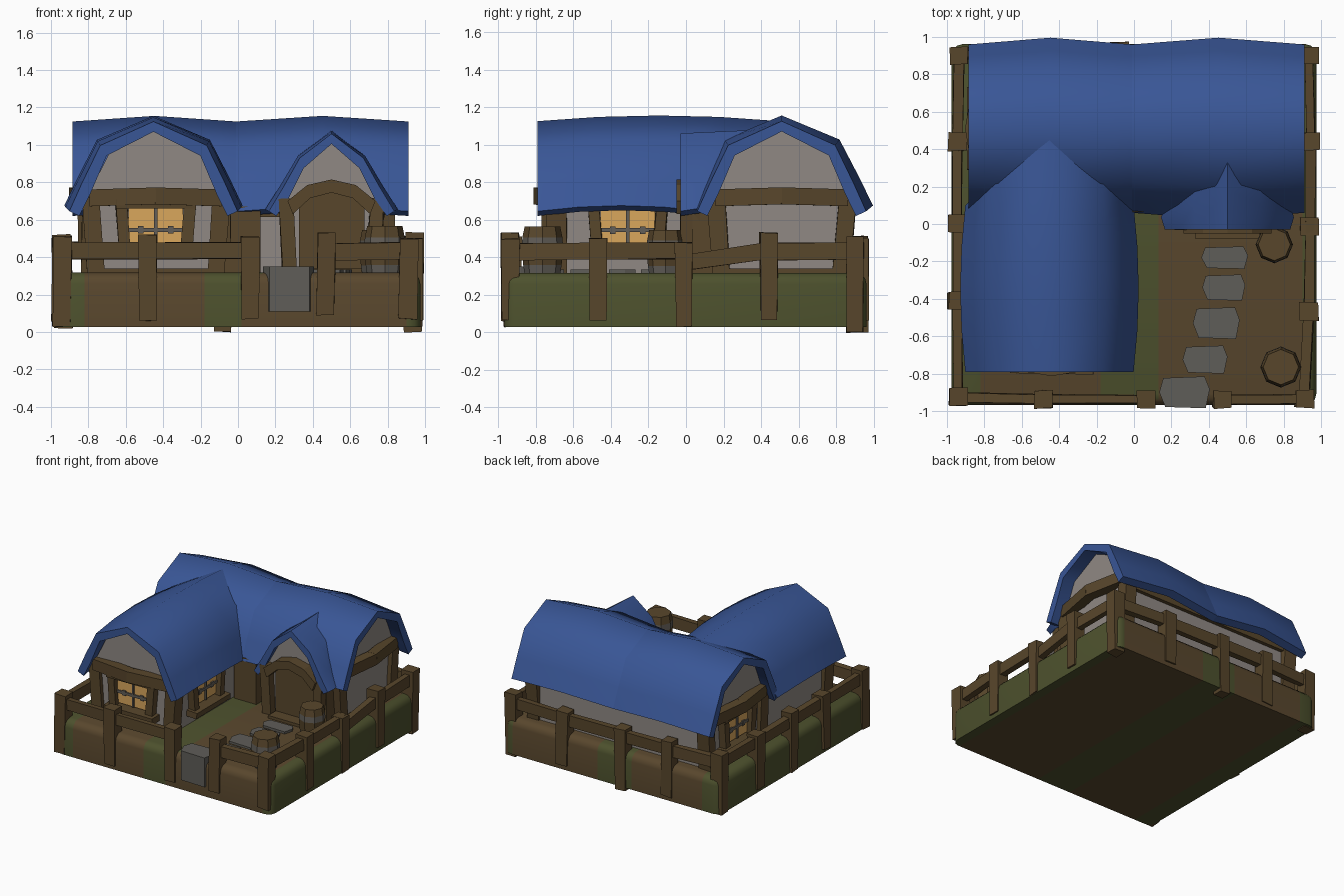
import bpy, bmesh, math, random
from mathutils import Matrix, Vector

if "Cube" in bpy.data.objects:
    bpy.data.objects.remove(bpy.data.objects["Cube"])
random.seed(4)


def material(name, r, g, b):
    lin = [((c / 255 + 0.055) / 1.055) ** 2.4 for c in (r, g, b)]
    m = bpy.data.materials.new(name)
    m.diffuse_color = (*lin, 1)
    m.use_nodes = True
    m.node_tree.nodes["Principled BSDF"].inputs["Base Color"].default_value = m.diffuse_color
    return m


BLUE = material("blue roof", 57, 86, 150)
WALL = material("plaster", 144, 137, 132)
WOOD = material("wood", 88, 70, 43)
GRASS = material("grass", 77, 81, 45)
SOIL = material("soil", 89, 71, 45)
STONE = material("stone", 95, 93, 88)
GLASS = material("lit window", 218, 167, 92)
IRON = material("iron", 98, 94, 88)


def finish(name, bm, mats, smooth=None):
    bmesh.ops.recalc_face_normals(bm, faces=bm.faces)
    me = bpy.data.meshes.new(name)
    bm.to_mesh(me)
    bm.free()
    for m in mats:
        me.materials.append(m)
    if smooth:
        me.shade_smooth()
        me.set_sharp_from_angle(angle=math.radians(smooth))
    ob = bpy.data.objects.new(name, me)
    bpy.context.collection.objects.link(ob)
    return ob


def box(name, mat, c, size, M=Matrix(), rot=(0, 0, 0), jitter=0.0, foot=1.0):
    """Box, optionally narrowed at the foot and hand-cut with jitter."""
    bm = bmesh.new()
    bmesh.ops.create_cube(bm, size=1)
    R = Matrix.Rotation(rot[2], 4, 'Z') @ Matrix.Rotation(rot[1], 4, 'Y') @ Matrix.Rotation(rot[0], 4, 'X')
    for v in bm.verts:
        k = foot if v.co.z < 0 else 1
        p = Vector((v.co.x * size[0] * k, v.co.y * size[1] * k, v.co.z * size[2]))
        p += Vector([random.uniform(-jitter, jitter) for _ in range(3)])
        v.co = M @ (Vector(c) + R @ p)
    return finish(name, bm, [mat])


def prism(name, mat, pts, M, front, back):
    """Outline in local x, z extruded between two local y values."""
    bm = bmesh.new()
    a, b = [[bm.verts.new(M @ Vector((x, y, z))) for x, z in pts] for y in (front, back)]
    bm.faces.new(a)
    bm.faces.new(b)
    for i in range(len(pts)):
        j = (i + 1) % len(pts)
        bm.faces.new((a[i], a[j], b[j], b[i]))
    return finish(name, bm, [mat])


def mirrored(half):
    return [(-x, z) for x, z in reversed(half) if x > 0] + list(half)


def facing(x, y, deg):
    """Local frame on a wall: local -y points outward."""
    return Matrix.Translation((x, y, 0)) @ Matrix.Rotation(math.radians(deg), 4, 'Z')


# ground block, striped grass and soil along x
bm = bmesh.new()
bmesh.ops.create_cube(bm, size=1)
for v in bm.verts:
    v.co = Vector((v.co.x * 1.95, v.co.y * 1.93 - 0.003, v.co.z * 0.29 + 0.172))
bmesh.ops.bevel(bm, geom=[e for e in bm.edges if (e.verts[0].co + e.verts[1].co).z / 2 > 0.1],
                offset=0.06, segments=3, affect='EDGES', profile=0.5)
for x in (-0.82, -0.18, 0.02, 0.13, 0.9):
    bmesh.ops.bisect_plane(bm, geom=bm.verts[:] + bm.edges[:] + bm.faces[:],
                           plane_co=(x, 0, 0), plane_no=(1, 0, 0))
bm.normal_update()
for f in bm.faces:
    x = f.calc_center_median().x
    start = 0.02 if f.normal.y < -0.5 else 0.13
    f.material_index = 1 if (-0.82 < x < -0.18 or start < x < 0.9) else 0
finish("ground_block", bm, [GRASS, SOIL], 40)

# roofs: bulging shells with a bent gambrel profile
GAMBREL = [(0, 1.125), (0.285, 0.997), (0.385, 0.79), (0.45, 0.645)]
PORCH = [(0, 1.06), (0.17, 0.93), (0.26, 0.77), (0.335, 0.645)]


def main_y(z):
    """Depth at which the main roof's front slope reaches height z."""
    for (o0, z0), (o1, z1) in zip(GAMBREL, GAMBREL[1:]):
        if z0 >= z >= z1:
            return min(0.55 - (o0 + (o1 - o0) * (z0 - z) / (z0 - z1)), 0.5)
    return 0.5 if z > 1 else 0.11


def roof(name, half, place, n):
    outer = mirrored(half)
    inner = mirrored([(o * 0.88, z - (0.055 if z > 0.7 else 0.025)) for o, z in half])
    ring = outer + inner[::-1]
    bm = bmesh.new()
    rings = [[bm.verts.new(place(i / n, o, z)) for o, z in ring] for i in range(n + 1)]
    m = len(ring)
    for a, b in zip(rings, rings[1:]):
        for i in range(m):
            bm.faces.new((a[i], a[(i + 1) % m], b[(i + 1) % m], b[i]))
    for r in (rings[0], rings[-1]):
        for i in range(m // 2 - 1):
            bm.faces.new((r[i], r[i + 1], r[m - 2 - i], r[m - 1 - i]))
    finish(name, bm, [BLUE], 55)


def bulge(s):
    return 4 * s * (1 - s)


for nm, x0, x1 in (("main_roof_left", -0.885, -0.01), ("main_roof_right", -0.01, 0.912)):
    roof(nm, GAMBREL, lambda s, o, z: (x0 + (x1 - x0) * s, 0.51 + o * (1 + 0.08 * bulge(s)),
                                       z + 0.03 * bulge(s)), 2)
roof("wing_roof", GAMBREL, lambda s, o, z: (-0.452 + o * (1 + 0.06 * bulge(s)),
                                            -0.79 + (main_y(z) + 0.79) * s, z + 0.03 * bulge(s)), 4)
roof("porch_roof", PORCH, lambda s, o, z: (0.5 + o * (1 + 0.06 * bulge(s)),
                                           -0.03 + (main_y(z) + 0.03) * s, z + 0.02 * s), 2)

# plaster walls
BODY = mirrored([(0, 1.08), (0.25, 0.955), (0.345, 0.76), (0.345, 0.3)])
right, left = facing(0.8, 0.51, 90), facing(-0.8, 0.51, -90)
wing, wing_side = facing(-0.44, -0.71, 0), facing(-0.095, -0.31, 90)
porch = facing(0.5, 0.04, 0)
prism("main_walls", WALL, BODY, right, 0, 1.6)
prism("wing_walls", WALL, BODY, wing, 0, 0.95)
prism("porch_walls", WALL, mirrored([(0, 1.02), (0.15, 0.89), (0.25, 0.73), (0.25, 0.3)]), porch, 0, 0.2)


# timber framing of the gable ends
def gable_frame(M):
    for s in (-1, 1):
        box("corner_post", WOOD, (s * 0.335, 0.02, 0.51), (0.09, 0.11, 0.42), M, (0, s * 0.08, 0), 0.006)
        box("gable_beam", WOOD, (s * 0.17, -0.035, 0.722), (0.36, 0.08, 0.09), M, (0, s * 0.03, s * 0.16))
    box("foot_beam", WOOD, (0, -0.01, 0.325), (0.7, 0.05, 0.03), M)


# window with lit panes, cross bars, frame and sill
def window(M):
    box("window_panes", GLASS, (0, -0.012, 0.56), (0.29, 0.008, 0.22), M)
    box("window_bar_upright", IRON, (0, -0.02, 0.56), (0.018, 0.012, 0.22), M)
    box("window_bar_level", IRON, (0, -0.02, 0.545), (0.29, 0.012, 0.022), M)
    for s in (-1, 1):
        box("window_bar_notch", IRON, (s * 0.08, -0.02, 0.545), (0.03, 0.014, 0.04), M)
        box("window_jamb", WOOD, (s * 0.172, -0.025, 0.545), (0.06, 0.06, 0.3), M, (0, s * 0.08, 0), 0.004)
    box("window_sill", WOOD, (0, -0.045, 0.415), (0.44, 0.09, 0.05), M, jitter=0.005)
    box("window_lintel", WOOD, (0, -0.03, 0.685), (0.42, 0.07, 0.05), M, jitter=0.005)


for M in (right, left, wing):
    gable_frame(M)
for M in (left, wing, wing_side):
    window(M)

# eave beams and posts of the long walls
for nm, c, size in (("wing_right_beam", (-0.09, -0.27, 0.7), (0.05, 0.85, 0.07)),
                    ("wing_left_beam", (-0.79, -0.27, 0.7), (0.05, 0.85, 0.07)),
                    ("front_eave_beam", (0.35, 0.155, 0.66), (0.9, 0.06, 0.09)),
                    ("back_eave_beam", (0, 0.86, 0.68), (1.6, 0.05, 0.08)),
                    ("porch_side_post", (0.755, 0.115, 0.49), (0.05, 0.16, 0.36)),
                    ("inner_corner_post", (0.02, 0.12, 0.49), (0.2, 0.11, 0.36))):
    box(nm, WOOD, c, size)

# porch: leaning posts, arch and door
for s in (-1, 1):
    box("porch_post", WOOD, (s * 0.235, -0.015, 0.51), (0.075, 0.11, 0.4), porch, (0, s * 0.06, 0), 0.006)
ARCH = mirrored([(0, 0.815), (0.13, 0.785), (0.235, 0.7)])
prism("door_arch", WOOD, ARCH + [(x * 0.88, z - 0.07) for x, z in ARCH[::-1]], porch, -0.09, 0.02)
prism("door", WOOD, mirrored([(0, 0.76), (0.13, 0.73), (0.175, 0.68), (0.175, 0.32)]), porch, -0.02, 0.02)
box("door_step", WOOD, (0, -0.07, 0.325), (0.34, 0.1, 0.03), porch)

# fence posts: x, y, top, bottom
POSTS = [(-0.94, -0.925, 0.51, 0.03), (-0.48, -0.937, 0.52, 0.06), (0.065, -0.937, 0.51, 0.07),
         (0.47, -0.937, 0.53, 0.09), (0.91, -0.935, 0.50, 0.07),
         (0.935, -0.47, 0.50, 0.06), (0.94, -0.01, 0.48, 0.03), (0.945, 0.44, 0.53, 0.07),
         (0.935, 0.9, 0.51, 0.0), (0.45, 0.925, 0.5, 0.06), (-0.08, 0.925, 0.5, 0.0),
         (-0.5, 0.925, 0.51, 0.06), (-0.935, 0.9, 0.51, 0.02),
         (-0.945, 0.44, 0.5, 0.06), (-0.945, 0.0, 0.52, 0.03), (-0.945, -0.41, 0.5, 0.06)]
for x, y, top, low in POSTS:
    box("fence_post", WOOD, (x, y, (top + low) / 2), (0.1, 0.095, top - low),
        rot=(0, random.uniform(-0.02, 0.02), 0), jitter=0.005, foot=0.95)


# fence rails
def rail(a, b, za, zb):
    a, b = Vector((*a, za)), Vector((*b, zb))
    d = b - a
    M = Matrix.Translation((a + b) / 2) @ d.to_track_quat('X', 'Z').to_matrix().to_4x4()
    box("fence_rail", WOOD, (0, 0, 0), (d.length + 0.08, 0.05, 0.09), M, jitter=0.005)


for i in range(len(POSTS)):
    if i == 2:
        continue                      # entrance gap
    p, q = POSTS[i], POSTS[(i + 1) % len(POSTS)]
    rail(p[:2], q[:2], 0.37 if i == 6 else 0.43, 0.435)

# stepping stones and entrance step, six-sided
for nm, x, y, w, d, z0, z1 in (("path_stone", 0.485, -0.18, 0.25, 0.12, 0.3, 0.335),
                               ("path_stone", 0.48, -0.34, 0.23, 0.14, 0.3, 0.335),
                               ("path_stone", 0.44, -0.53, 0.25, 0.17, 0.3, 0.335),
                               ("path_stone", 0.38, -0.725, 0.24, 0.15, 0.3, 0.335),
                               ("entrance_step", 0.27, -0.9, 0.27, 0.17, 0.11, 0.35)):
    bm = bmesh.new()
    out = [(-0.5, 0), (-0.42, 0.45), (0.4, 0.5), (0.5, 0.1), (0.42, -0.5), (-0.38, -0.46)]
    lo, hi = [[bm.verts.new((x + a * w, y + b * d, z)) for a, b in out] for z in (z0, z1)]
    bm.faces.new(lo)
    bm.faces.new(hi)
    for i in range(6):
        bm.faces.new((lo[i], lo[i - 1], hi[i - 1], hi[i]))
    finish(nm, bm, [STONE])

# barrels with iron hoops
for x, y, r, h in ((0.75, -0.11, 0.1, 0.23), (0.785, -0.765, 0.11, 0.25)):
    bm = bmesh.new()
    prof = [(0, 0.87), (0.17, 0.93), (0.56, 1.0), (0.76, 0.97), (1, 0.86)]
    rings = [[bm.verts.new((x + r * k * math.cos(a * math.tau / 8), y + r * k * math.sin(a * math.tau / 8),
                            0.315 + h * t)) for a in range(8)] for t, k in prof]
    for n, (lo, hi) in enumerate(zip(rings, rings[1:])):
        for i in range(8):
            f = bm.faces.new((lo[i], lo[(i + 1) % 8], hi[(i + 1) % 8], hi[i]))
            f.material_index = 1 if n in (0, 2) else 0
    bm.faces.new(rings[0])
    bm.faces.new(rings[-1])
    finish("barrel", bm, [WOOD, IRON])
